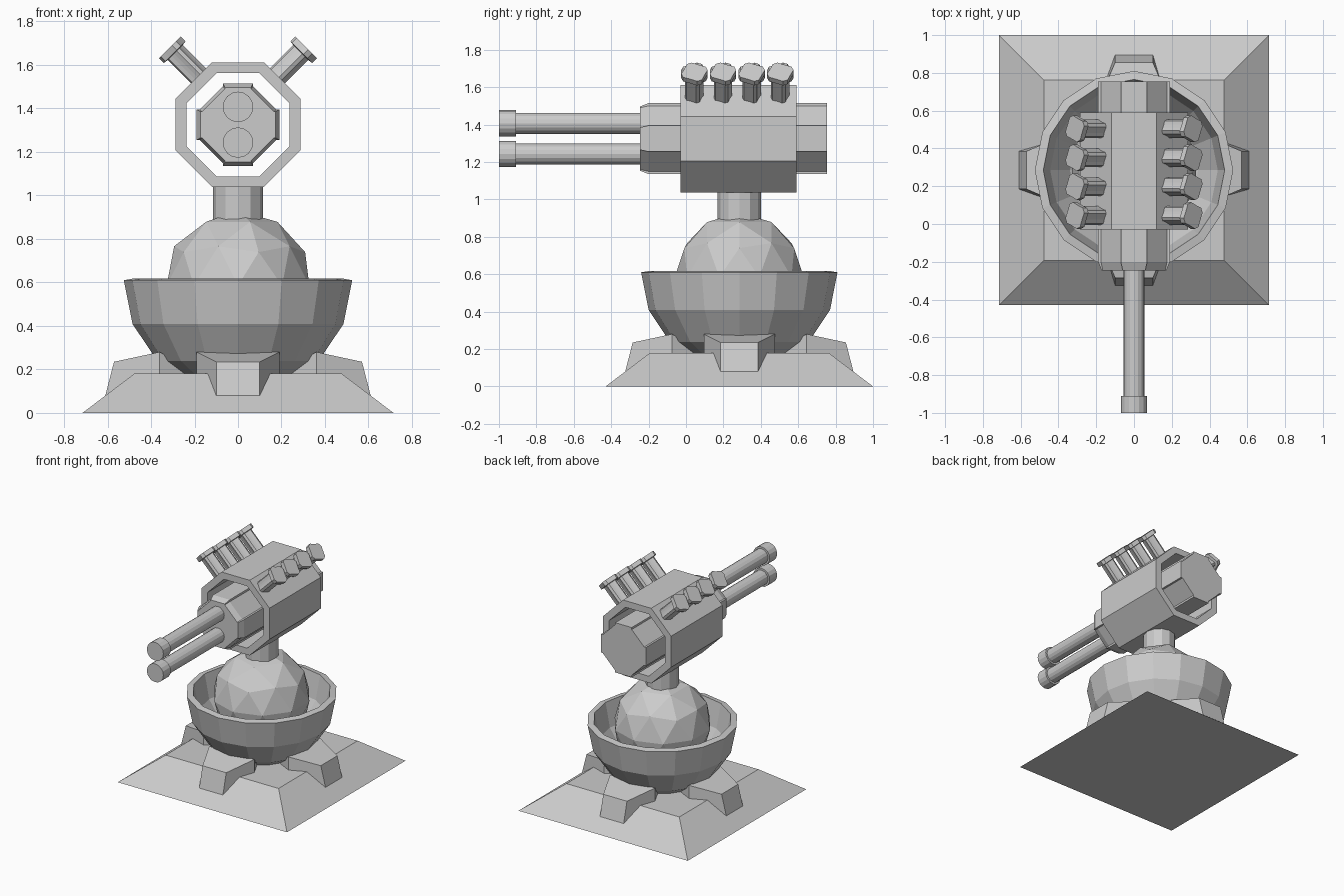
import bpy, bmesh
from math import sin, cos, pi, radians
from mathutils import Matrix, Vector

if "Cube" in bpy.data.objects:
    bpy.data.objects.remove(bpy.data.objects["Cube"])

CY = 0.285      # y of the turret's vertical axis
GZ = 1.325      # z of the gun's long axis


def finish(name, bm):
    bmesh.ops.recalc_face_normals(bm, faces=bm.faces)
    me = bpy.data.meshes.new(name)
    bm.to_mesh(me)
    bm.free()
    ob = bpy.data.objects.new(name, me)
    bpy.context.collection.objects.link(ob)
    return ob


def loft(name, rings, caps=True, closed=False, matrix=None):
    """Skin a list of equal-length point rings."""
    bm = bmesh.new()
    rs = [[bm.verts.new(p) for p in r] for r in rings]
    n = len(rs[0])
    pairs = list(zip(rs, rs[1:])) + ([(rs[-1], rs[0])] if closed else [])
    for a, b in pairs:
        for i in range(n):
            j = (i + 1) % n
            bm.faces.new((a[i], a[j], b[j], b[i]))
    if caps and not closed:
        bm.faces.new(rs[0])
        bm.faces.new(rs[-1])
    if matrix:
        bm.transform(matrix)
    return finish(name, bm)


def circle(r, z, n, phase=0.0, r2=None):
    """Horizontal ring; r2 is the radius of every second pair of points."""
    out = []
    for i in range(n):
        a = 2 * pi * (i + phase) / n
        q = r2 if r2 and i // 2 % 2 else r
        out.append((q * cos(a), q * sin(a), z))
    return out


def rect(hx, hy, z):
    return [(-hx, -hy, z), (hx, -hy, z), (hx, hy, z), (-hx, hy, z)]


def octagon(apothem, y):
    r = apothem / cos(pi / 8)
    return [(r * cos(pi / 8 + i * pi / 4), y, GZ + r * sin(pi / 8 + i * pi / 4))
            for i in range(8)]


axis = Matrix.Translation((0, CY, 0))

# Sloped base plate
loft("base", [rect(0.715, 0.715, 0), rect(0.477, 0.477, 0.18)], matrix=axis)

# Four flared feet: stations of (distance, half width, top z), plus slanted outer end
for k in range(4):
    stations = [(0.61, 0.57, 0.10, 0.08, 0.235),
                (0.36, 0.36, 0.19, 0.08, 0.28),
                (0.20, 0.20, 0.11, 0.08, 0.185)]
    rings = [[(lo, -w, z0), (lo, w, z0), (hi, w, z1), (hi, -w, z1)]
             for lo, hi, w, z0, z1 in stations]
    loft(f"foot_{k}", rings, matrix=axis @ Matrix.Rotation(k * pi / 2, 4, 'Z'))

# Thick hemispherical bowl
outer = [(0.525 * cos(radians(a)), 0.61 - 0.525 * sin(radians(a)))
         for a in (85, 67.5, 45, 22.5, 0)]
inner = [(0.48 * cos(radians(a)), 0.618 - 0.48 * sin(radians(a)))
         for a in (0, 22.5, 45, 67.5, 85)]
loft("bowl", [circle(r, z, 16) for r, z in outer + inner], matrix=axis)

# Faceted ball joint
bm = bmesh.new()
bmesh.ops.create_icosphere(bm, subdivisions=2, radius=0.345,
                           matrix=Matrix.Translation((0, CY, 0.585)))
finish("ball_joint", bm)

# Neck
loft("neck", [circle(0.116, 0.82, 12), circle(0.116, 1.06, 12)], matrix=axis)

# Octagonal outer sleeve, open at both ends
loft("sleeve", [octagon(0.287, -0.03), octagon(0.287, 0.59),
                octagon(0.237, 0.59), octagon(0.237, -0.03)], closed=True)


# Gun body: raised pads on the four main sides, recessed diagonals, tapered nose
def body_ring(pad, core, w, y):
    quarter = [(pad, -w), (pad, w), (core, w)]
    pts = []
    for k in range(4):
        c, s = cos(k * pi / 2), sin(k * pi / 2)
        for x, z in [(core, -w)] + quarter:
            pts.append((x * c - z * s, y, GZ + x * s + z * c))
    return pts


loft("gun_body", [body_ring(0.172, 0.165, 0.06, -0.245),
                  body_ring(0.19, 0.175, 0.07, -0.20),
                  body_ring(0.19, 0.175, 0.07, 0.755)])

# Twin barrels with muzzle collars
for label, z in (("upper", 1.407), ("lower", 1.243)):
    m = Matrix.Translation((0, 0, z)) @ Matrix.Rotation(pi / 2, 4, 'X')
    loft(f"{label}_barrel", [circle(r, d, 16) for r, d in
         ((0.056, 0.20), (0.056, 0.91), (0.07, 0.91), (0.07, 1.0))], matrix=m)

# Two rows of fluted tubes with wider caps, tilted 45 degrees outwards
for side, label in ((1, "right"), (-1, "left")):
    for k in range(4):
        m = (Matrix.Translation((side * 0.172, 0.045 + 0.153 * k, 1.54))
             @ Matrix.Rotation(side * pi / 4, 4, 'Y'))
        rings = [circle(a, d, 16, 0.5, b) for a, b, d in
                 ((0.05, 0.04, -0.015), (0.05, 0.04, 0.165),
                  (0.072, 0.06, 0.168), (0.072, 0.06, 0.2))]
        loft(f"{label}_tube_{k}", rings, matrix=m)
